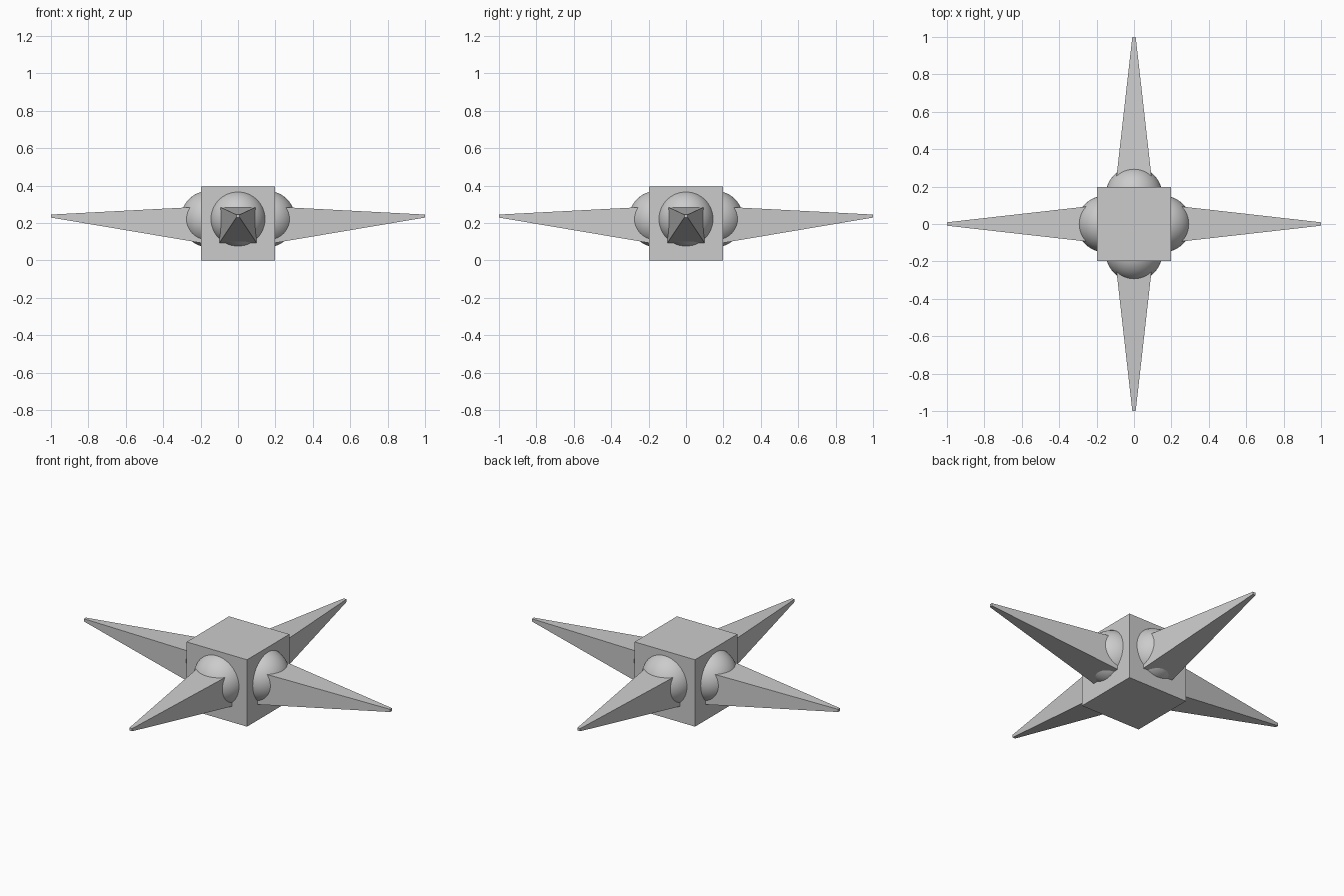
import bpy, bmesh, math
from mathutils import Matrix

if "Cube" in bpy.data.objects:
    bpy.data.objects.remove(bpy.data.objects["Cube"])

grey = bpy.data.materials.new("light_grey")
grey.diffuse_color = (0.6, 0.6, 0.6, 1)
grey.use_nodes = True
grey.node_tree.nodes["Principled BSDF"].inputs["Base Color"].default_value = grey.diffuse_color


def make_object(name, bm, smooth=False):
    bmesh.ops.recalc_face_normals(bm, faces=bm.faces)
    for f in bm.faces:
        f.smooth = smooth
    mesh = bpy.data.meshes.new(name)
    bm.to_mesh(mesh)
    bm.free()
    mesh.materials.append(grey)
    ob = bpy.data.objects.new(name, mesh)
    bpy.context.collection.objects.link(ob)
    return ob


# Central cube body
SIZE = 0.395
bm = bmesh.new()
bmesh.ops.create_cube(bm, size=SIZE, matrix=Matrix.Translation((0, 0, SIZE / 2)))
make_object("body", bm)

# Ball joint and tapered spike leg on each of the four sides
for i, side in enumerate(("right", "back", "left", "front")):
    turn = Matrix.Rotation(i * math.pi / 2, 4, 'Z')

    bm = bmesh.new()
    bmesh.ops.create_uvsphere(bm, u_segments=48, v_segments=24, radius=0.151,
                              matrix=turn @ Matrix.Translation((0.155, 0, 0.221)))
    make_object(side + "_joint", bm, smooth=True)

    # Square base at the body, tiny square tip: (x, half width, bottom z, top z)
    bm = bmesh.new()
    rings = []
    for x, w, lo, hi in ((0.195, 0.1, 0.093, 0.287), (1.0, 0.009, 0.229, 0.245)):
        rings.append([bm.verts.new((x, y, z))
                      for y, z in ((-w, lo), (w, lo), (w, hi), (-w, hi))])
    for k in range(4):
        n = (k + 1) % 4
        bm.faces.new((rings[0][k], rings[0][n], rings[1][n], rings[1][k]))
    for ring in rings:
        bm.faces.new(ring)
    bmesh.ops.transform(bm, matrix=turn, verts=bm.verts)
    make_object(side + "_leg", bm)
